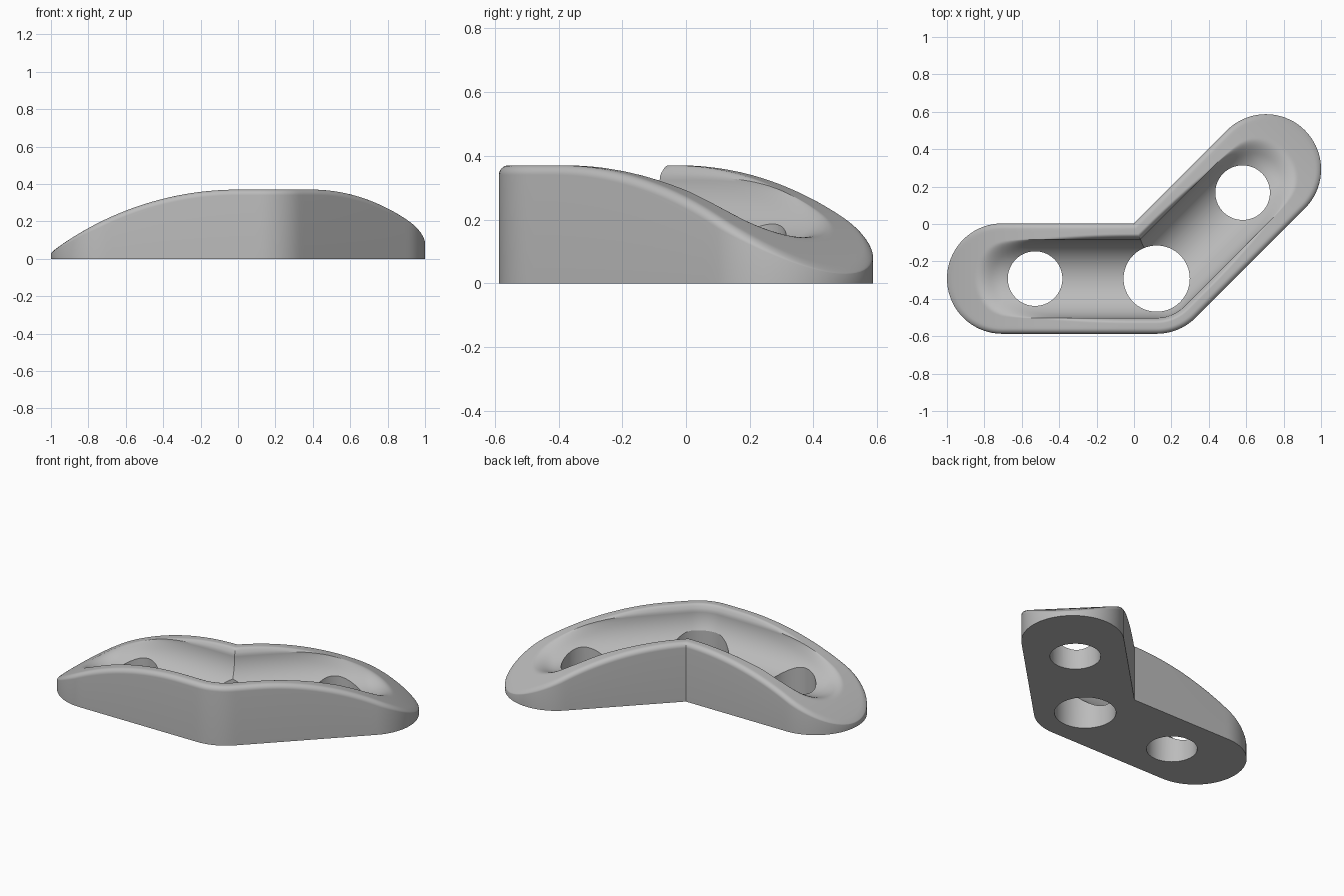
import bpy, bmesh, math
from mathutils import Vector

cube = bpy.data.objects.get("Cube")
if cube:
    bpy.data.objects.remove(cube, do_unlink=True)

# Main dimensions
ARM, HALF_W, TOP = 0.826, 0.295, 0.37
GROOVE_R, GROOVE_Z = 0.21, 0.337
FILLET, BLEND = 0.03, 0.05
MITRE = math.tan(math.radians(22.5))
ELBOW = Vector((HALF_W * MITRE - 0.001, -0.292))
DIAG = math.sqrt(0.5)
# Each arm: direction outwards, normal towards the inner corner
ARMS = [(Vector((-1, 0)), Vector((0, 1))),
        (Vector((DIAG, DIAG)), Vector((-DIAG, DIAG)))]


def arm_stations(arm, r, n=26, m=36):
    """Outline of one arm at offset r: inner side, round end, outer side."""
    start = r * MITRE
    pairs = [(start + (ARM - start) * i / n, r) for i in range(n + 1)]
    pairs += [(ARM + r * math.sin(math.pi * i / m), r * math.cos(math.pi * i / m))
              for i in range(1, m)]
    pairs += [(ARM * (1 - i / n), -r) for i in range(n + 1)]
    d, nrm = arm
    return [(ELBOW + d * s + nrm * o, s) for s, o in pairs]


def ring_stations(r, n=10):
    """Closed outline of the whole bent shape at offset r."""
    n0, n1 = ARMS[0][1], ARMS[1][1]
    bend = []
    for i in range(1, n):
        a = math.radians(90 + 45 * i / n)
        bend.append((ELBOW - Vector((math.cos(a), math.sin(a))) * r, 0.0))
    return arm_stations(ARMS[0], r) + bend + arm_stations(ARMS[1], r)[::-1][:-1]


def crown(s):
    """Top height: level at the elbow, falling in an arc to the ends."""
    run, radius = max(0.0, s - 0.12), 1.66
    return TOP - radius + math.sqrt(radius ** 2 - run ** 2)


def top_height(r, s):
    """Crowned top with a round-bottomed groove blended into it."""
    if r <= GROOVE_R:
        g = GROOVE_Z - math.sqrt(max(0.0, GROOVE_R ** 2 - r ** 2))
    else:
        g = GROOVE_Z + 3 * (r - GROOVE_R)
    t = crown(s)
    h = max(0.0, BLEND - abs(t - g))
    return min(t, g) - h * h / (4 * BLEND)


def build_body():
    bm = bmesh.new()
    rings = []

    def add_ring(r, height):
        rings.append([bm.verts.new((p.x, p.y, height(s))) for p, s in ring_stations(r)])

    # Groove floor and wall, then the flat rim
    radii = [GROOVE_R * math.sin(math.pi / 2 * i / 24) for i in range(25)]
    radii += [GROOVE_R + 0.03 * i / 6 for i in range(1, 7)]
    radii += [0.252]
    for r in radii:
        add_ring(r, lambda s: top_height(r, s))
    # Rounded outer edge, thinner towards the low ends
    for i in range(9):
        a = math.pi / 2 * (1 - i / 8)
        add_ring(HALF_W - FILLET * (1 - math.cos(a)),
                 lambda s: crown(s) - FILLET * min(1, crown(s) / 0.2) * (1 - math.sin(a)))
    # Side wall and underside
    add_ring(HALF_W, lambda s: 0.0)
    for lower, upper in zip(rings, rings[1:]):
        count = len(lower)
        for i in range(count):
            j = (i + 1) % count
            bm.faces.new((lower[i], lower[j], upper[j], upper[i]))
    bm.faces.new(rings[-1])
    bmesh.ops.remove_doubles(bm, verts=rings[0], dist=1e-5)
    bmesh.ops.recalc_face_normals(bm, faces=bm.faces[:])
    mesh = bpy.data.meshes.new("angled_plate")
    bm.to_mesh(mesh)
    bm.free()
    obj = bpy.data.objects.new("angled_plate", mesh)
    bpy.context.collection.objects.link(obj)
    return obj


def drill(obj, centre, radius):
    """Cut one round through hole."""
    bpy.ops.mesh.primitive_cylinder_add(vertices=64, radius=radius, depth=2,
                                        location=(centre.x, centre.y, 0.2))
    cutter = bpy.context.object
    cutter.name = "hole_cutter"
    cutter.hide_render = True
    mod = obj.modifiers.new("hole", 'BOOLEAN')
    mod.operation, mod.solver, mod.object = 'DIFFERENCE', 'EXACT', cutter
    bpy.context.view_layer.update()
    graph = bpy.context.evaluated_depsgraph_get()
    cut = bpy.data.meshes.new_from_object(obj.evaluated_get(graph))
    obj.modifiers.clear()
    obj.data = cut
    bpy.data.objects.remove(cutter, do_unlink=True)


plate = build_body()
drill(plate, ELBOW, 0.177)
for direction, _ in ARMS:
    drill(plate, ELBOW + direction * 0.65, 0.146)

# Plain grey finish
grey = bpy.data.materials.new("plain_grey")
grey.use_nodes = True
colour = (0.5, 0.5, 0.5, 1)
grey.diffuse_color = colour
grey.node_tree.nodes["Principled BSDF"].inputs["Base Color"].default_value = colour
plate.data.materials.clear()
plate.data.materials.append(grey)

bpy.ops.object.select_all(action='DESELECT')
plate.select_set(True)
bpy.context.view_layer.objects.active = plate
bpy.ops.object.shade_smooth_by_angle(angle=math.radians(30))
